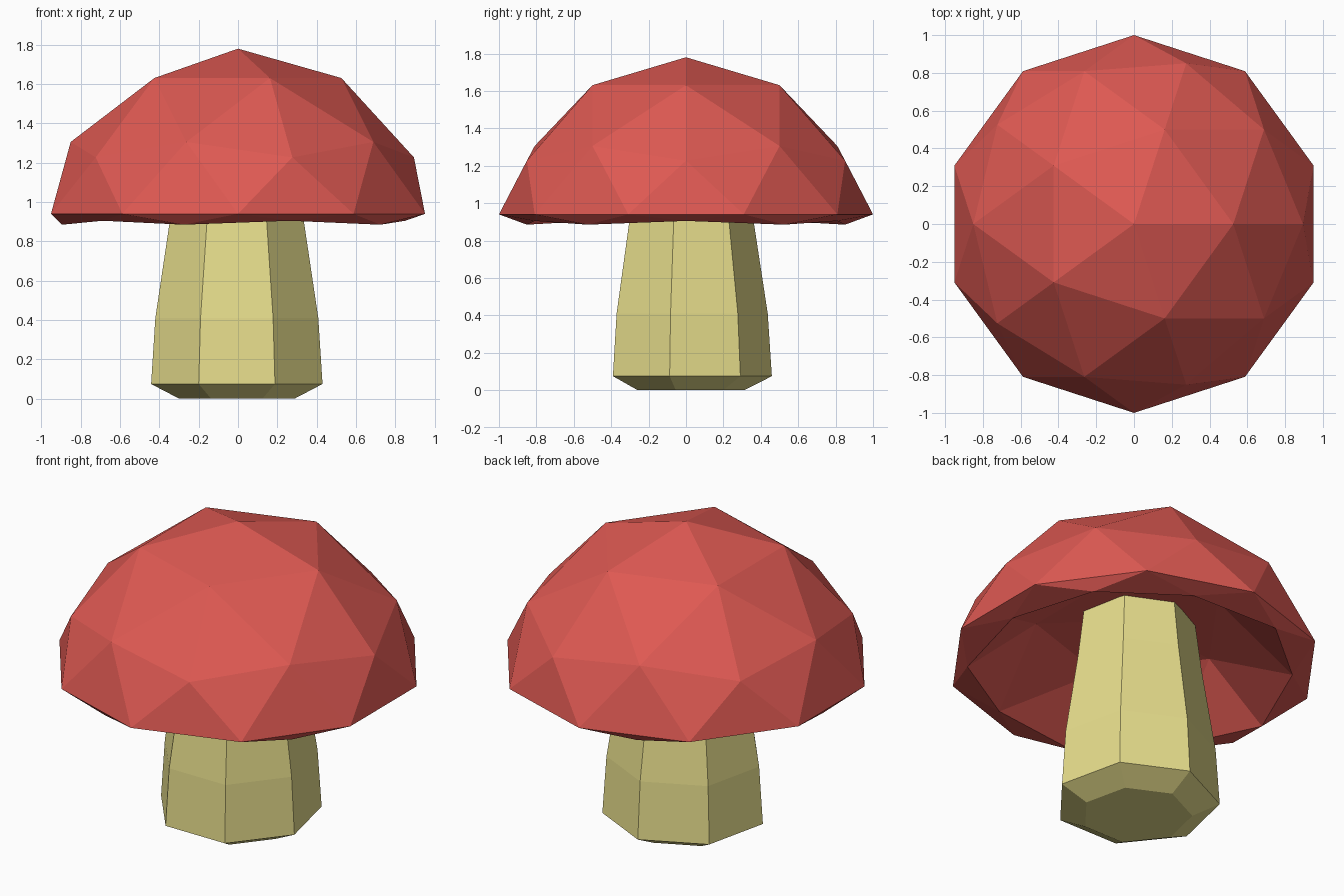
import bpy, bmesh, math

if "Cube" in bpy.data.objects:
    bpy.data.objects.remove(bpy.data.objects["Cube"])


def finish(bm, name, color):
    bmesh.ops.recalc_face_normals(bm, faces=bm.faces)
    mesh = bpy.data.meshes.new(name)
    bm.to_mesh(mesh)
    bm.free()
    mat = bpy.data.materials.new(name + "_colour")
    mat.diffuse_color = color
    mat.use_nodes = True
    mat.node_tree.nodes["Principled BSDF"].inputs["Base Color"].default_value = mat.diffuse_color
    mesh.materials.append(mat)
    ob = bpy.data.objects.new(name, mesh)
    bpy.context.collection.objects.link(ob)
    return ob


# Cap: icosphere dome with raised rim; lower half pushed up into a hollow
bm = bmesh.new()
bmesh.ops.create_icosphere(bm, subdivisions=2, radius=1.0)
underside = {-0.447: 0.885, -0.526: 0.905, -0.851: 1.165, -1.0: 1.21}
for v in bm.verts:
    z = v.co.z
    if z > 0.1:
        v.co.z = z + 0.78
    elif z > -0.1:
        v.co.z = 0.94
    else:
        v.co.z = underside[min(underside, key=lambda k: abs(k - z))]
finish(bm, "mushroom_cap", (0.73, 0.10, 0.085, 1))

# Stem: seven-sided tapered column with a bevelled foot
SIDES = 7
profile = [(0.30, 0.0), (0.447, 0.075), (0.425, 0.41), (0.35, 0.90), (0.315, 1.19)]
bm = bmesh.new()
rings = []
for r, z in profile:
    angles = [math.pi / 2 + math.tau * i / SIDES for i in range(SIDES)]
    rings.append([bm.verts.new((r * math.cos(a) - 0.006, r * math.sin(a) + 0.012, z))
                  for a in angles])
for low, high in zip(rings, rings[1:]):
    for i in range(SIDES):
        j = (i + 1) % SIDES
        bm.faces.new((low[i], low[j], high[j], high[i]))
bm.faces.new(rings[0][::-1])
bm.faces.new(rings[-1])
finish(bm, "mushroom_stem", (0.79, 0.72, 0.26, 1))
